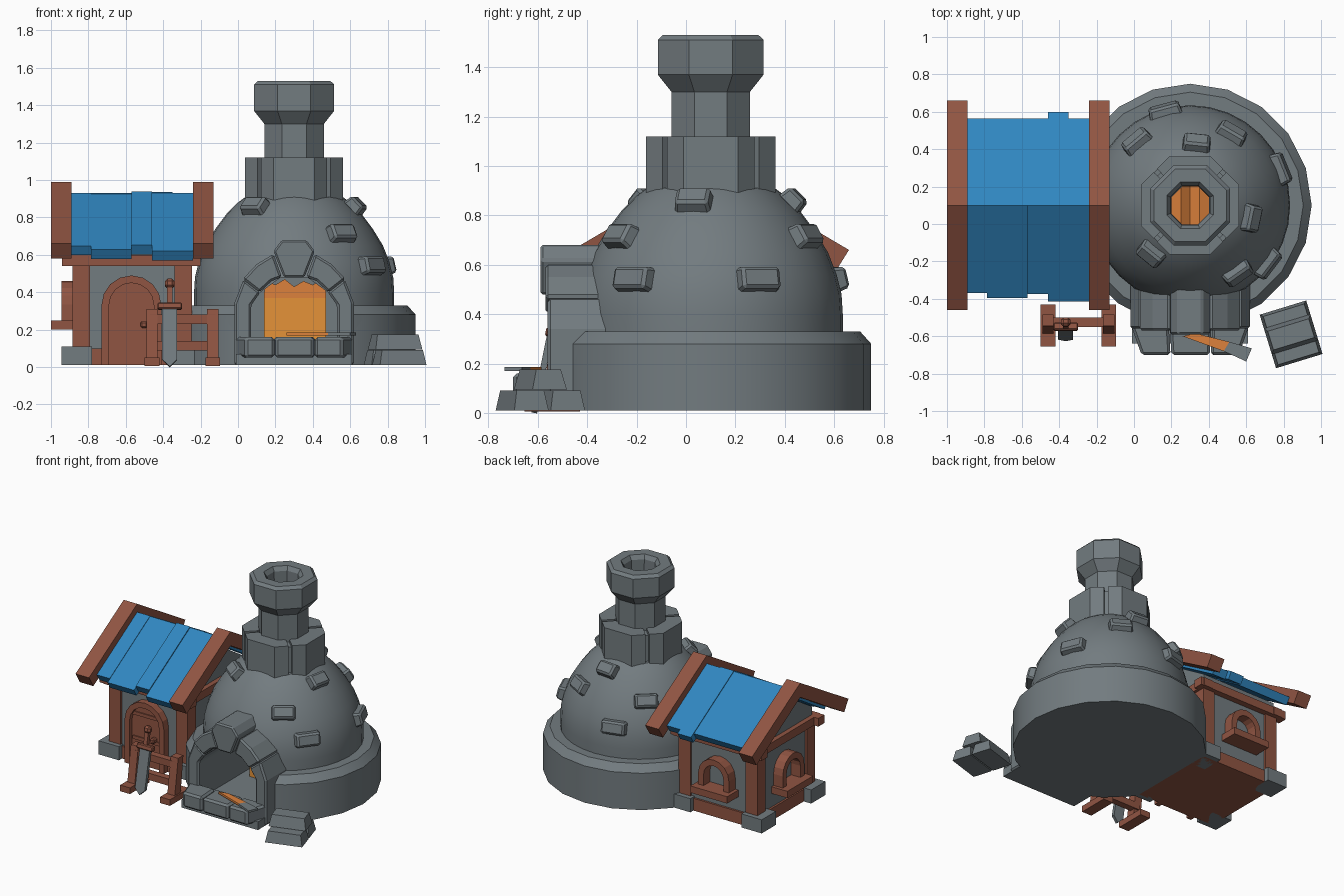
import bpy, bmesh, math
from mathutils import Vector, Matrix

if "Cube" in bpy.data.objects:
    bpy.data.objects.remove(bpy.data.objects["Cube"])

def material(name, rgb):
    m = bpy.data.materials.new(name)
    m.diffuse_color = (*rgb, 1)
    m.use_nodes = True
    m.node_tree.nodes["Principled BSDF"].inputs["Base Color"].default_value = m.diffuse_color
    return m

STONE = material("stone_grey", (0.17, 0.20, 0.215))
WOOD = material("red_brown_wood", (0.28, 0.09, 0.055))
ROOF = material("roof_blue", (0.03, 0.24, 0.53))
FIRE = material("fire_orange", (0.72, 0.22, 0.045))
GLOW = material("bright_flame", (0.78, 0.29, 0.04))
CX, CY = 0.30, 0.10          # furnace axis
RIDGE = 0.10                 # house ridge y

def finish(name, bm, mat, bevel=0, smooth=False):
    bmesh.ops.recalc_face_normals(bm, faces=bm.faces)
    me = bpy.data.meshes.new(name)
    bm.to_mesh(me)
    bm.free()
    me.materials.append(mat)
    ob = bpy.data.objects.new(name, me)
    bpy.context.collection.objects.link(ob)
    if bevel:
        b = ob.modifiers.new("bevel", 'BEVEL')
        b.width, b.segments = bevel, 1
    if smooth:
        smooth_object(ob)
    return ob

def activate(ob):
    bpy.ops.object.select_all(action='DESELECT')
    ob.select_set(True)
    bpy.context.view_layer.objects.active = ob

def smooth_object(ob):
    activate(ob)
    bpy.ops.object.shade_smooth_by_angle(angle=math.radians(30))

def prism(name, pts, axis, a, b, mat, bevel=0):
    """Extrude a 2D outline along an axis from a to b."""
    place = {'x': lambda u, v, t: (t, u, v), 'y': lambda u, v, t: (u, t, v),
             'z': lambda u, v, t: (u, v, t)}[axis]
    bm = bmesh.new()
    f = bm.faces.new([bm.verts.new(place(u, v, a)) for u, v in pts])
    r = bmesh.ops.extrude_face_region(bm, geom=[f])
    shift = Vector(place(0, 0, b - a))
    bmesh.ops.translate(bm, vec=shift, verts=[v for v in r["geom"] if isinstance(v, bmesh.types.BMVert)])
    return finish(name, bm, mat, bevel)

def box(name, x, y, z, mat, bevel=0):
    return prism(name, [(x[0], y[0]), (x[1], y[0]), (x[1], y[1]), (x[0], y[1])], 'z', z[0], z[1], mat, bevel)

def lathe(name, profile, n, mat, closed=False, turn=0.0, smooth=True):
    bm = bmesh.new()
    rings = [[bm.verts.new((CX + r * math.cos(turn + 2 * math.pi * i / n),
                            CY + r * math.sin(turn + 2 * math.pi * i / n), z)) for i in range(n)]
             for r, z in profile]
    pairs = list(zip(rings, rings[1:])) + ([(rings[-1], rings[0])] if closed else [])
    for lo, hi in pairs:
        for i in range(n):
            j = (i + 1) % n
            bm.faces.new((lo[i], lo[j], hi[j], hi[i]))
    if not closed:
        bm.faces.new(rings[0])
        bm.faces.new(rings[-1])
    return finish(name, bm, mat, smooth=smooth)

def frustum(name, size, top, mat, matrix, bevel=0):
    """Block with a base of size and a top face scaled by top."""
    bm = bmesh.new()
    bmesh.ops.create_cube(bm, size=1)
    for v in bm.verts:
        k = top if v.co.z > 0 else (1, 1)
        v.co = Vector((v.co.x * size[0] * k[0], v.co.y * size[1] * k[1], (v.co.z + 0.5) * size[2]))
    bm.transform(matrix)
    return finish(name, bm, mat, bevel)

def cut(ob, cutter):
    m = ob.modifiers.new("cut", 'BOOLEAN')
    m.operation, m.solver, m.object = 'DIFFERENCE', 'EXACT', cutter
    activate(ob)
    bpy.ops.object.modifier_apply(modifier=m.name)

def arch(w, z0, spring, n=8, c=0.0):
    arc = [(c + w * math.cos(math.pi * i / n), spring + w * math.sin(math.pi * i / n)) for i in range(n + 1)]
    return [(c + w, z0)] + arc + [(c - w, z0)]

# Furnace dome, base ring and collar core
DOME = [(0.535, 0.30), (0.535, 0.40), (0.53, 0.48), (0.51, 0.56), (0.475, 0.65),
        (0.42, 0.74), (0.36, 0.82), (0.30, 0.88), (0.26, 0.91)]
dome = lathe("furnace_dome", [(0.535, 0.02)] + DOME, 32, STONE)
ring = lathe("base_ring", [(0.65, 0.01), (0.65, 0.28), (0.605, 0.33), (0.5, 0.33)], 20, STONE)
core = lathe("collar_core", [(0.255, 0.89), (0.255, 1.10)], 8, STONE, turn=math.pi / 8)

# Firebox tunnel and flue hollows
tunnel = prism("tunnel_cutter", [(0.07, 0.06), (0.53, 0.06), (0.53, 0.34), (0.48, 0.40),
                                 (0.37, 0.48), (0.23, 0.48), (0.12, 0.40), (0.07, 0.34)], 'y', -0.9, 0.35, STONE)
flue = lathe("flue_cutter", [(0.11, 0.40), (0.11, 1.3)], 8, STONE, turn=math.pi / 8, smooth=False)
for ob in (dome, ring):
    cut(ob, tunnel)
for ob in (dome, core):
    cut(ob, flue)
for ob in (dome, ring):
    smooth_object(ob)
for ob in (tunnel, flue):
    bpy.data.objects.remove(ob)

# Collar blocks with diagonal gaps
for k in range(4):
    c, s = math.cos(k * math.pi / 2), math.sin(k * math.pi / 2)
    pts = [(0.13, -0.115), (0.195, -0.177), (0.262, -0.11), (0.262, 0.11), (0.195, 0.177), (0.13, 0.115)]
    prism(f"collar_block_{k}", [(CX + u * c - v * s, CY + u * s + v * c) for u, v in pts], 'z', 0.89, 1.12, STONE)

# Chimney with flared top
lathe("chimney", [(0.172, 1.09), (0.172, 1.30), (0.232, 1.37), (0.232, 1.51), (0.21, 1.53),
                  (0.135, 1.53), (0.115, 1.50), (0.11, 1.09)], 8, STONE, closed=True, turn=math.pi / 8, smooth=False)

# Raised stones on the dome
def dome_radius(z):
    for (r0, z0), (r1, z1) in zip(DOME, DOME[1:]):
        if z0 <= z <= z1:
            return r0 + (r1 - r0) * (z - z0) / (z1 - z0), math.atan2(r0 - r1, z1 - z0)

rows = [(0.535, (22, -37, 105), 0.18), (0.70, (60, -55, 130), 0.165), (0.84, (84, -12, -129), 0.15)]
for z, angles, width in rows:
    r, tilt = dome_radius(z)
    for a in angles:
        mat = (Matrix.Translation((CX, CY, z)) @ Matrix.Rotation(math.radians(a), 4, 'Z')
               @ Matrix.Translation((r - 0.025, 0, 0)) @ Matrix.Rotation(math.pi / 2 - tilt, 4, 'Y'))
        frustum("dome_stone", (0.105, width, 0.065), (0.82, 0.9), STONE, mat, 0.012)

# Furnace mouth: pillars, arch stones, keystone and sill
pillar = [(0.32, 0.01), (0.32, 0.34), (0.27, 0.47), (0.18, 0.40), (0.23, 0.33), (0.23, 0.01)]
shoulder = [(0.275, 0.47), (0.20, 0.55), (0.11, 0.605), (0.065, 0.48), (0.12, 0.46), (0.185, 0.40)]
for s in (-1, 1):
    prism("mouth_pillar", [(CX + s * u, v) for u, v in pillar], 'y', -0.56, -0.28, STONE, 0.012)
    prism("arch_stone", [(CX + s * u, v) for u, v in shoulder], 'y', -0.57, -0.28, STONE, 0.012)
prism("keystone", [(CX + u, v) for u, v in [(-0.055, 0.48), (0.055, 0.48), (0.11, 0.62), (0.065, 0.68),
                                            (-0.065, 0.68), (-0.11, 0.62)]], 'y', -0.59, -0.28, STONE, 0.01)
sill = [(-0.02, 0.185, 0.04, 0.195), (0.19, 0.415, 0.20, 0.405), (0.42, 0.62, 0.41, 0.56)]
for a, b, c, d in sill:
    prism("sill_stone", [(a, -0.53), (b, -0.53), (d, -0.70), (c, -0.70)], 'z', 0.05, 0.16, STONE, 0.014)
box("sill_base", (-0.01, 0.61), (-0.64, -0.45), (0.01, 0.07), STONE)

# Fire inside the furnace
flames = [(0.14, 0.06), (0.47, 0.06), (0.47, 0.40), (0.455, 0.47), (0.40, 0.44), (0.35, 0.46),
          (0.30, 0.43), (0.25, 0.47), (0.20, 0.44), (0.15, 0.46), (0.14, 0.40)]
prism("flames", flames, 'y', -0.06, 0.22, FIRE)
box("flame_glow", (0.14, 0.47), (-0.066, -0.06), (0.06, 0.37), GLOW)

# Hot blade resting on the sill
prism("hot_blade_end", [(0.26, -0.60), (0.33, -0.585), (0.51, -0.63), (0.48, -0.68)], 'z', 0.17, 0.185, FIRE)
prism("cold_blade_end", [(0.51, -0.63), (0.63, -0.665), (0.60, -0.735), (0.48, -0.68)], 'z', 0.17, 0.185, STONE)

# Stack of ingots
for u, z, top in ((-0.077, 0.01, 0.8), (0.077, 0.01, 0.8), (0, 0.095, 0.72)):
    mat = (Matrix.Translation((0.84, -0.59, z)) @ Matrix.Rotation(math.radians(17), 4, 'Z')
           @ Matrix.Translation((0, u, 0)))
    frustum("ingot", (0.26, 0.145, 0.08), (0.88, top), STONE, mat)

# House body
prism("house_walls", [(-0.22, 0.03), (0.42, 0.03), (0.42, 0.66), (RIDGE, 0.86), (-0.22, 0.66)],
      'x', -0.87, -0.26, STONE)
box("floor_frame", (-0.885, -0.245), (-0.235, 0.435), (0.01, 0.10), WOOD)
for x0, s0 in ((-0.885, -0.945), (-0.34, -0.365)):
    for y0, t0 in ((-0.235, -0.27), (0.34, 0.305)):
        box("corner_post", (x0, x0 + 0.095), (y0, y0 + 0.095), (0.05, 0.60), WOOD)
        box("corner_stone", (s0, s0 + 0.165), (t0, t0 + 0.165), (0.01, 0.11), STONE)
for y0 in (-0.265, 0.395):
    box("eave_beam", (-0.94, -0.2), (y0, y0 + 0.07), (0.54, 0.60), WOOD)
for x0 in (-0.905, -0.295):
    box("gable_beam", (x0, x0 + 0.07), (-0.27, 0.47), (0.54, 0.60), WOOD)

# Roof boards and sheets, both slopes
strips = {-1: [(-0.89, -0.785, 0.47, 0), (-0.785, -0.57, 0.495, -0.004), (-0.57, -0.46, 0.475, 0.008), (-0.46, -0.24, 0.515, 0)],
          1: [(-0.89, -0.46, 0.465, 0), (-0.46, -0.35, 0.50, 0.006), (-0.35, -0.24, 0.465, 0)]}
for s in (-1, 1):
    board = [(0, 0.99), (0.56, 0.66), (0.51, 0.58), (0, 0.885)]
    for x0 in (-1.0, -0.24):
        prism("gable_board", [(RIDGE + s * d, z) for d, z in board], 'x', x0, x0 + 0.11, WOOD)
    for a, b, e, up in strips[s]:
        sheet = [(0, 0.93), (e, 0.93 - 0.6 * e), (e - 0.03, 0.88 - 0.6 * e), (0, 0.87)]
        prism("roof_sheet", [(RIDGE + s * d, z + up) for d, z in sheet], 'x', a, b, ROOF)

# Door with arched frame
DX = -0.57
frame = arch(0.16, 0.01, 0.33, c=DX) + arch(0.12, 0.01, 0.33, c=DX)[::-1]
prism("door_frame", frame, 'y', -0.275, -0.21, WOOD)
prism("door_leaf", arch(0.122, 0.01, 0.33, c=DX), 'y', -0.245, -0.21, WOOD)
for z0 in (0.19, 0.37):
    box("door_batten", (DX - 0.11, DX + 0.11), (-0.253, -0.24), (z0, z0 + 0.025), WOOD)
box("door_knob", (-0.52, -0.485), (-0.285, -0.24), (0.21, 0.245), WOOD, 0.008)

# Arched windows on the left and back walls
def window(axis, c, a, b, sill_a, sill_b):
    outline = arch(0.125, 0.23, 0.335, c=c) + arch(0.08, 0.23, 0.335, c=c)[::-1]
    prism("window_frame", outline, axis, a, b, WOOD)
    ledge = [(c - 0.15, 0.20), (c + 0.15, 0.20), (c + 0.15, 0.25), (c - 0.15, 0.25)]
    prism("window_sill", ledge, axis, sill_a, sill_b, WOOD)

window('x', RIDGE, -0.945, -0.86, -1.0, -0.86)
window('y', DX, 0.41, 0.495, 0.41, 0.55)

# Weapon rack
for x0 in (-0.49, -0.165):
    prism("rack_post", [(-0.59, 0.02), (-0.52, 0.02), (-0.485, 0.31), (-0.545, 0.31)], 'x', x0, x0 + 0.06, WOOD)
    box("rack_foot", (x0 - 0.01, x0 + 0.07), (-0.655, -0.43), (0.005, 0.05), WOOD)
for z0 in (0.23, 0.09):
    box("rack_bar", (-0.47, -0.12), (-0.55, -0.50), (z0, z0 + 0.05), WOOD)

# Sword leaning on the rack
sword = [prism("sword_blade", [(0, 0), (0.04, 0.04), (0.04, 0.32), (-0.04, 0.32), (-0.04, 0.04)], 'y', -0.012, 0.012, STONE),
         box("sword_guard", (-0.065, 0.065), (-0.02, 0.02), (0.315, 0.35), WOOD, 0.006),
         box("sword_grip", (-0.014, 0.014), (-0.014, 0.014), (0.35, 0.44), WOOD),
         box("sword_pommel", (-0.026, 0.026), (-0.024, 0.024), (0.43, 0.48), WOOD, 0.014)]
for part in sword:
    part.location = (-0.365, -0.615, 0)
    part.rotation_euler = (-0.2, 0, 0)
